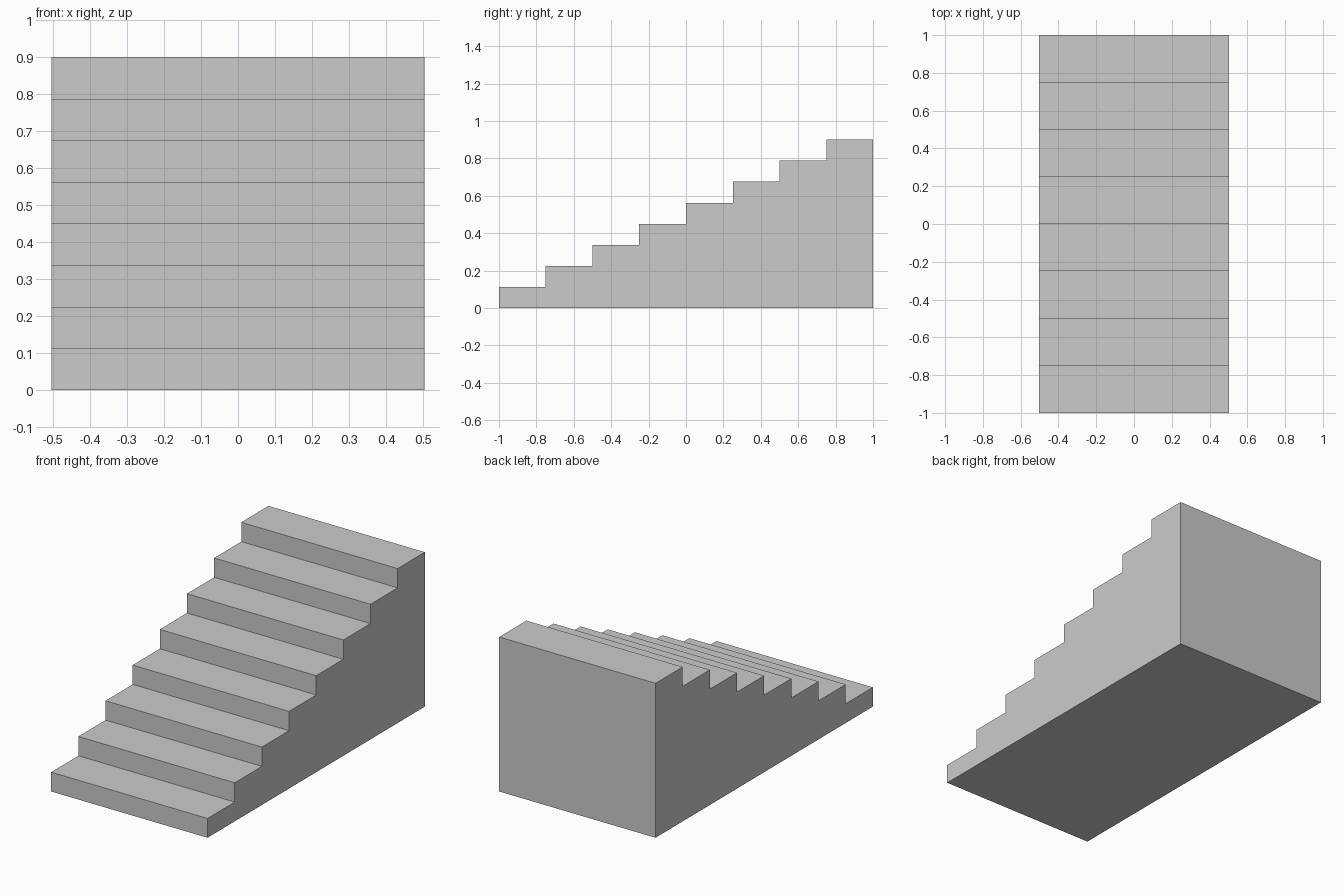
import bpy, bmesh

if "Cube" in bpy.data.objects:
    bpy.data.objects.remove(bpy.data.objects["Cube"])

STEPS = 8
HALF_W, LENGTH, HEIGHT = 0.504, 2.0, 0.9
run, rise = LENGTH / STEPS, HEIGHT / STEPS

# Side profile (y, z): stepped top, then flat back and base
profile = [(-LENGTH / 2, 0.0)]
for i in range(STEPS):
    y, z = -LENGTH / 2 + i * run, (i + 1) * rise
    profile += [(y, z), (y + run, z)]
profile.append((LENGTH / 2, 0.0))

# Solid staircase: profile extruded across the width
bm = bmesh.new()
side = bm.faces.new([bm.verts.new((-HALF_W, y, z)) for y, z in profile])
ext = bmesh.ops.extrude_face_region(bm, geom=[side], use_keep_orig=True)
moved = [g for g in ext["geom"] if isinstance(g, bmesh.types.BMVert)]
bmesh.ops.translate(bm, verts=moved, vec=(2 * HALF_W, 0, 0))
bmesh.ops.recalc_face_normals(bm, faces=bm.faces)

mesh = bpy.data.meshes.new("staircase")
bm.to_mesh(mesh)
bm.free()
stairs = bpy.data.objects.new("staircase", mesh)
bpy.context.collection.objects.link(stairs)
